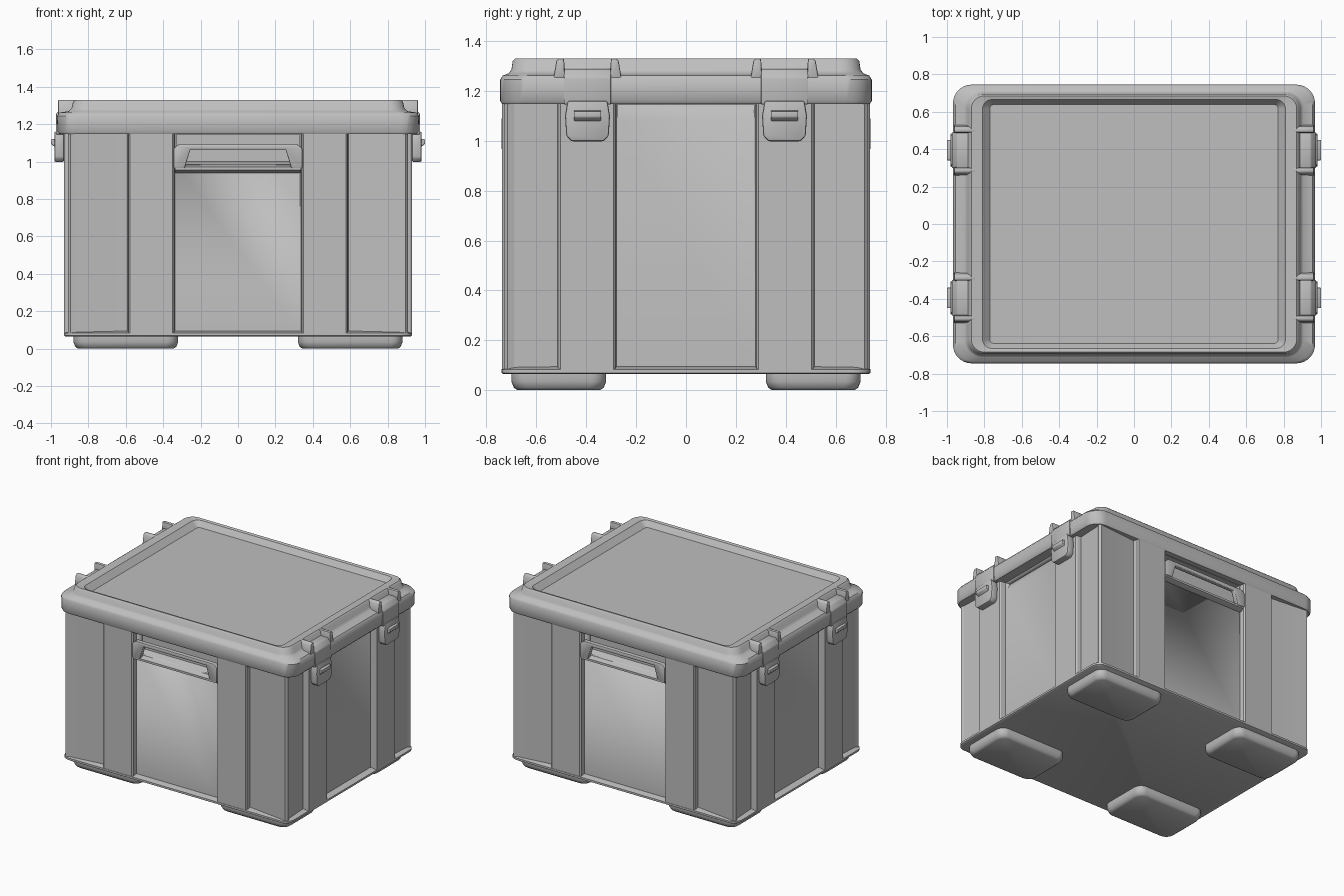
import bpy, bmesh, math

if "Cube" in bpy.data.objects:
    bpy.data.objects.remove(bpy.data.objects["Cube"])

grey = bpy.data.materials.new("storage_grey")
grey.diffuse_color = (0.52, 0.52, 0.52, 1)
grey.use_nodes = True
grey.node_tree.nodes["Principled BSDF"].inputs["Base Color"].default_value = grey.diffuse_color


def finish(name, bm, bevel=0.0, angle=35):
    bmesh.ops.recalc_face_normals(bm, faces=bm.faces)
    me = bpy.data.meshes.new(name)
    bm.to_mesh(me)
    bm.free()
    ob = bpy.data.objects.new(name, me)
    bpy.context.collection.objects.link(ob)
    me.materials.append(grey)
    bpy.ops.object.select_all(action='DESELECT')
    ob.select_set(True)
    bpy.context.view_layer.objects.active = ob
    if bevel:
        m = ob.modifiers.new("soft_edges", 'BEVEL')
        m.width, m.segments, m.limit_method = bevel, 2, 'ANGLE'
        bpy.ops.object.modifier_apply(modifier=m.name)
    bpy.ops.object.shade_smooth_by_angle(angle=math.radians(angle))
    return ob


def rounded(name, levels, cx=0, cy=0, n=6, angle=35):
    """Stack of rounded rectangles: (half x, half y, corner radius, z)."""
    bm = bmesh.new()
    loops = []
    for hx, hy, r, z in levels:
        loop = []
        for k, (sx, sy) in enumerate([(1, 1), (-1, 1), (-1, -1), (1, -1)]):
            for i in range(n + 1):
                a = math.pi / 2 * (k + i / n)
                loop.append(bm.verts.new((cx + sx * (hx - r) + r * math.cos(a),
                                          cy + sy * (hy - r) + r * math.sin(a), z)))
        loops.append(loop)
    for lo, hi in zip(loops, loops[1:]):
        for i in range(len(lo)):
            j = (i + 1) % len(lo)
            bm.faces.new((lo[i], lo[j], hi[j], hi[i]))
    bm.faces.new(loops[0][::-1])
    bm.faces.new(loops[-1])
    return finish(name, bm, angle=angle)


def prism(name, pts, place, a, b, bevel=0.0, angle=35):
    """Extrude a 2D profile from a to b; place maps (u, v, w) to xyz."""
    bm = bmesh.new()
    lo = [bm.verts.new(place(u, v, a)) for u, v in pts]
    hi = [bm.verts.new(place(u, v, b)) for u, v in pts]
    bm.faces.new(lo)
    bm.faces.new(hi[::-1])
    for i in range(len(pts)):
        j = (i + 1) % len(pts)
        bm.faces.new((lo[i], lo[j], hi[j], hi[i]))
    return finish(name, bm, bevel, angle)


# Tub walls: plan outline of one quarter (centre panel, buttress, corner panel), mirrored
quarter = [(0.885, 0.278), (0.922, 0.283), (0.93, 0.29), (0.93, 0.503), (0.922, 0.51),
           (0.892, 0.515), (0.90, 0.69), (0.908, 0.715), (0.895, 0.73), (0.865, 0.725),
           (0.59, 0.70), (0.585, 0.73), (0.577, 0.738), (0.35, 0.738), (0.342, 0.73),
           (0.337, 0.70)]
outline = (quarter + [(-x, y) for x, y in quarter[::-1]]
           + [(-x, -y) for x, y in quarter] + [(x, -y) for x, y in quarter[::-1]])
walls = prism("tub_walls", outline, lambda u, v, w: (u, v, w), 0.075, 1.17, angle=5)

# Pocket behind each handle, sloped ledge on the short sides
for s in (-1, 1):
    pocket = prism("handle_pocket_cutter", [(0.64, 0.985), (0.8, 0.985), (0.8, 1.145), (0.64, 1.145)],
                   lambda u, v, w: (w, s * u, v), -0.33, 0.33)
    ledge = prism("ledge_cutter", [(0.89, 1.075), (0.95, 1.075), (0.95, 1.145), (0.85, 1.145)],
                  lambda u, v, w: (s * u, w, v), -0.272, 0.272)
    for cutter in (pocket, ledge):
        cutter.hide_render = True
        m = walls.modifiers.new("pocket", 'BOOLEAN')
        m.operation, m.object, m.solver = 'DIFFERENCE', cutter, 'EXACT'
        bpy.context.view_layer.objects.active = walls
        bpy.ops.object.modifier_apply(modifier=m.name)
        bpy.data.objects.remove(cutter)

# Flat base edge
rounded("base_edge", [(0.922, 0.732, 0.06, 0.065), (0.93, 0.74, 0.07, 0.07),
                      (0.93, 0.74, 0.07, 0.084), (0.89, 0.70, 0.04, 0.095)])

# Feet
for sx in (-1, 1):
    for sy in (-1, 1):
        rounded("foot", [(0.255, 0.165, 0.05, 0.0), (0.27, 0.18, 0.06, 0.01),
                         (0.28, 0.19, 0.06, 0.035), (0.28, 0.19, 0.06, 0.07)],
                sx * 0.60, sy * 0.51)

# Front and back handles
for s in (-1, 1):
    def face(u, v, w, s=s):
        return (u, s * w, v)

    # sloping sill below the grip
    prism("handle_sill", [(0.64, 0.94), (0.70, 0.94), (0.735, 0.955), (0.735, 0.97), (0.645, 1.0)],
          lambda u, v, w, s=s: (w, s * u, v), -0.338, 0.338)
    # grip bar and its two slanted ends
    prism("handle_grip", [(-0.345, 0.965), (-0.285, 0.965), (-0.255, 1.065), (0.255, 1.065),
                          (0.285, 0.965), (0.345, 0.965), (0.345, 1.07), (0.32, 1.092),
                          (-0.32, 1.092), (-0.345, 1.07)],
          face, 0.705, 0.74, 0.006)

# Clips over the short sides
arm = [(0.86, 1.24), (0.86, 1.292), (0.945, 1.288), (0.973, 1.255), (0.974, 1.145), (0.92, 1.145)]
tab = [(0.965, 1.125), (1.0, 1.118), (1.0, 1.095), (0.97, 1.07)]
for s in (-1, 1):
    def side(u, v, w, s=s):
        return (s * w, u, v)

    def cross(u, v, w, s=s):
        return (s * u, w, v)

    for c in (-0.395, 0.395):
        prism("clip_arm", arm, cross, c - 0.095, c + 0.095, 0.006)
        # tapered latch hanging below the lid
        prism("clip_latch", [(c - 0.08, 1.16), (c + 0.08, 1.16), (c + 0.09, 1.10),
                             (c + 0.085, 1.02), (c + 0.065, 0.998), (c - 0.065, 0.998),
                             (c - 0.085, 1.02), (c - 0.09, 1.10)], side, 0.93, 0.982, 0.008)
        prism("clip_tab", tab, cross, c - 0.055, c + 0.055, 0.004)
        # raised cheeks either side of the clip arm
        for e in (-1, 1):
            a, b = c + e * 0.09, c + e * 0.125
            prism("clip_cheek", [(a, 1.25), (b + e * 0.012, 1.25), (b, 1.32),
                                 (b - e * 0.008, 1.33), (a + e * 0.004, 1.33)],
                  side, 0.85, 0.962, 0.006)

# Lid with stepped shoulder, raised rim and sunken top
rounded("lid", [(0.92, 0.71, 0.07, 1.148), (0.955, 0.738, 0.09, 1.148),
                (0.965, 0.745, 0.1, 1.16), (0.968, 0.745, 0.1, 1.245),
                (0.955, 0.735, 0.1, 1.262), (0.905, 0.712, 0.09, 1.27),
                (0.89, 0.70, 0.08, 1.285), (0.882, 0.695, 0.08, 1.32),
                (0.87, 0.685, 0.07, 1.33), (0.81, 0.665, 0.05, 1.325),
                (0.77, 0.638, 0.02, 1.285)], n=8, angle=40)
